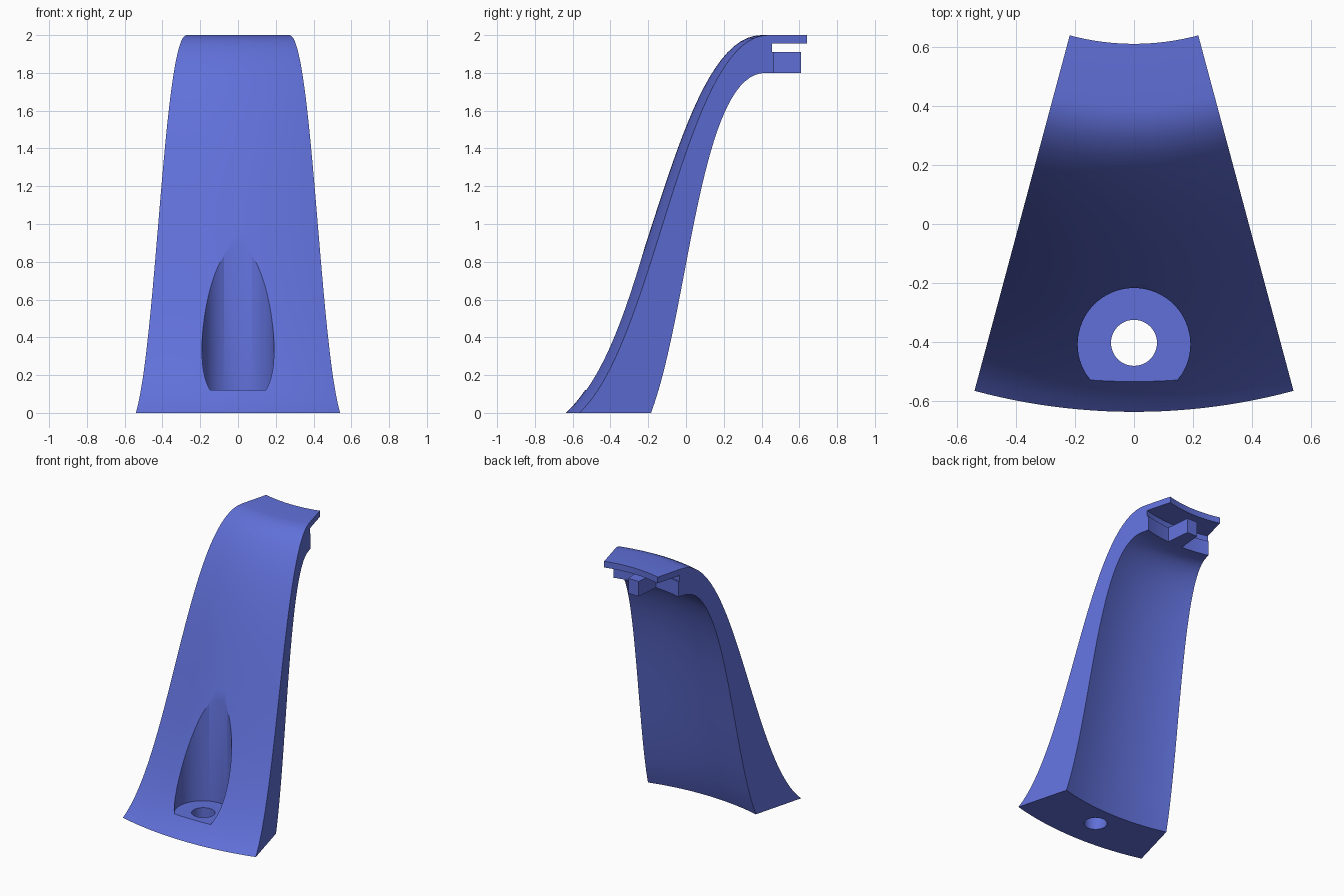
import bpy, bmesh, math
from mathutils import Vector
from mathutils.geometry import interpolate_bezier

if "Cube" in bpy.data.objects:
    bpy.data.objects.remove(bpy.data.objects["Cube"])

AXIS_Y = 1.453              # vertical sweep axis
HALF = math.radians(15)     # half of the wedge angle
STEPS = 24

blue = bpy.data.materials.new("blue")
blue.diffuse_color = (0.118, 0.162, 0.69, 1)
blue.use_nodes = True
blue.node_tree.nodes["Principled BSDF"].inputs["Base Color"].default_value = blue.diffuse_color


def make_object(name, bm, material=blue):
    bmesh.ops.recalc_face_normals(bm, faces=bm.faces)
    mesh = bpy.data.meshes.new(name)
    bm.to_mesh(mesh)
    bm.free()
    mesh.materials.append(material)
    obj = bpy.data.objects.new(name, mesh)
    bpy.context.collection.objects.link(obj)
    return obj


def bezier(pts, n):
    return [(p.x, p.y) for p in interpolate_bezier(*[Vector((y, z)) for y, z in pts], n)]


def prism(bm, outline, z0, z1):
    """Extrude a plan outline between two heights."""
    low = [bm.verts.new((x, y, z0)) for x, y in outline]
    high = [bm.verts.new((x, y, z1)) for x, y in outline]
    bm.faces.new(low)
    bm.faces.new(high)
    for i in range(len(low)):
        j = (i + 1) % len(low)
        bm.faces.new((low[i], low[j], high[j], high[i]))


def cylinder(name, x, y, radius, z0, z1, n):
    bm = bmesh.new()
    ring = [(x + radius * math.cos(2 * math.pi * i / n),
             y + radius * math.sin(2 * math.pi * i / n)) for i in range(n)]
    prism(bm, ring, z0, z1)
    return make_object(name, bm)


# Leg cross-section as (radius, height): outer curve, top lip, then inner curve
outer = bezier([(-0.637, 0), (-0.22, 0.36), (-0.06, 2), (0.40, 2)], 36)
inner = bezier([(-0.185, 0), (0.02, 0.55), (0.07, 1.8), (0.42, 1.8)], 36)
profile = [(AXIS_Y - y, z) for y, z in outer]
profile += [(0.842, 2), (0.842, 1.955), (1.033, 1.955), (1.033, 1.91),
            (1.023, 1.91), (1.023, 1.8)]
profile += [((AXIS_Y - y) / math.cos(HALF), z) for y, z in reversed(inner)]

# Sweep the section through the wedge angle
bm = bmesh.new()
rows = []
for s in range(STEPS + 1):
    a = -HALF + 2 * HALF * s / STEPS
    rows.append([bm.verts.new((r * math.sin(a), AXIS_Y - r * math.cos(a), z))
                 for r, z in profile])
for ra, rb in zip(rows, rows[1:]):
    for i in range(len(profile)):
        j = (i + 1) % len(profile)
        bm.faces.new((ra[i], ra[j], rb[j], rb[i]))
bm.faces.new(rows[0])
bm.faces.new(rows[-1])
leg = make_object("leg", bm)

# Screw pocket and through hole in the foot
cutters = [cylinder("pocket_cutter", 0, -0.408, 0.191, 0.12, 1.5, 64),
           cylinder("hole_cutter", 0, -0.403, 0.078, -0.2, 0.3, 48)]
for cutter in cutters:
    cutter.hide_render = True
    mod = leg.modifiers.new("cut", 'BOOLEAN')
    mod.operation = 'DIFFERENCE'
    mod.solver = 'EXACT'
    mod.object = cutter
    bpy.context.view_layer.objects.active = leg
    bpy.ops.object.modifier_apply(modifier=mod.name)
for cutter in cutters:
    bpy.data.objects.remove(cutter)

bpy.ops.object.select_all(action='DESELECT')
leg.select_set(True)
bpy.context.view_layer.objects.active = leg
bpy.ops.object.shade_smooth_by_angle(angle=math.radians(30))

# Tapered locating tab under the top lip
bm = bmesh.new()
prism(bm, [(-0.06, 0.42), (0.06, 0.42), (0.042, 0.61), (-0.042, 0.61)], 1.8, 1.91)
make_object("locating_tab", bm)
